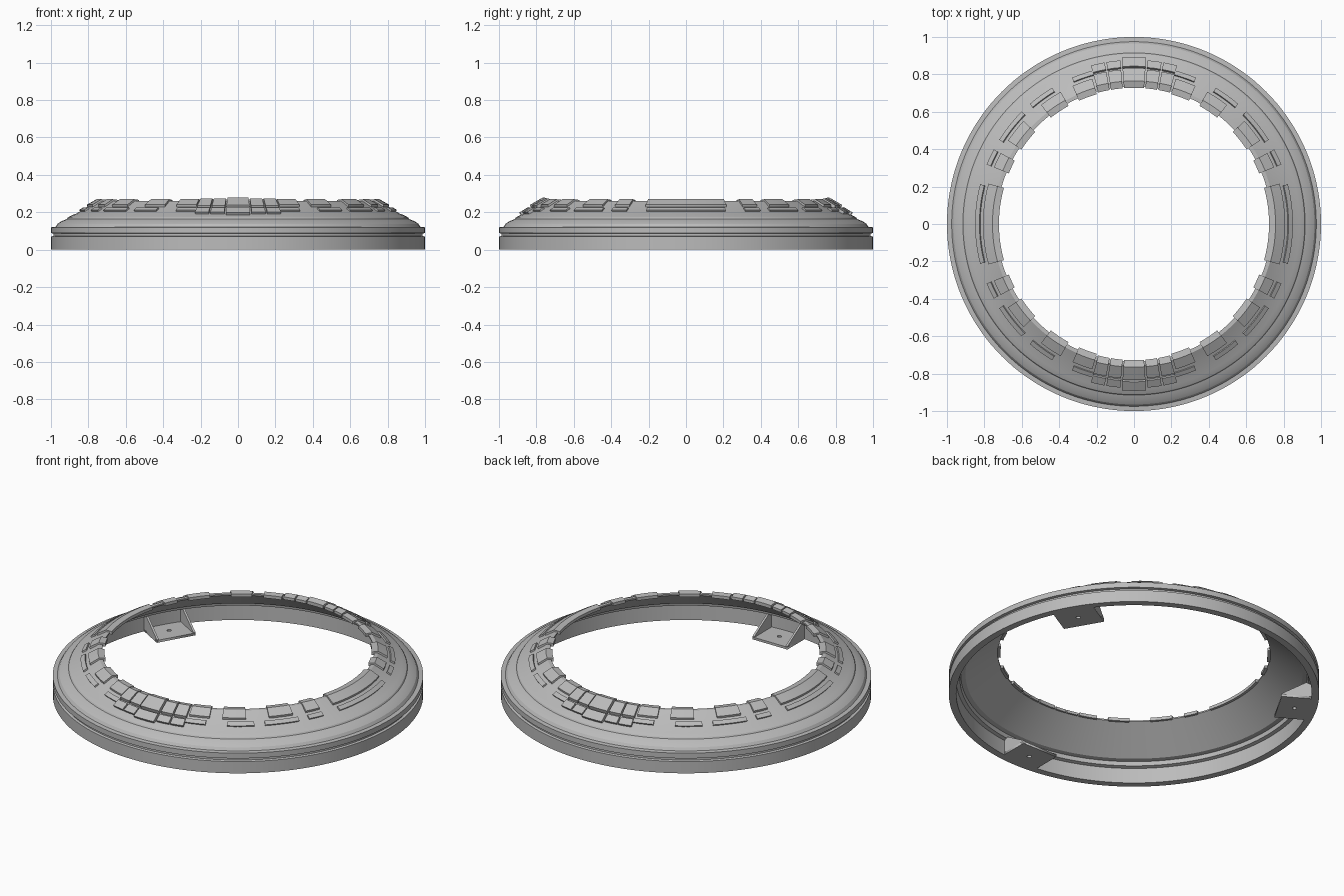
import bpy, bmesh, math
from math import cos, sin, radians, pi

if "Cube" in bpy.data.objects:
    bpy.data.objects.remove(bpy.data.objects["Cube"])

grey = bpy.data.materials.new("plain_grey")
grey.diffuse_color = (0.5, 0.5, 0.5, 1)
grey.use_nodes = True
grey.node_tree.nodes["Principled BSDF"].inputs["Base Color"].default_value = grey.diffuse_color


def add_object(name, bm):
    bmesh.ops.recalc_face_normals(bm, faces=bm.faces)
    me = bpy.data.meshes.new(name)
    bm.to_mesh(me)
    bm.free()
    me.materials.append(grey)
    ob = bpy.data.objects.new(name, me)
    bpy.context.collection.objects.link(ob)
    bpy.ops.object.select_all(action='DESELECT')
    ob.select_set(True)
    bpy.context.view_layer.objects.active = ob
    bpy.ops.object.shade_smooth_by_angle(angle=radians(15))
    return ob


def sweep(bm, profile, a0, a1, steps):
    """Sweep a closed (radius, z) profile round z between two angles in degrees."""
    full = abs(a1 - a0) >= 360
    rings = []
    for i in range(steps if full else steps + 1):
        a = radians(a0 + (a1 - a0) * i / steps)
        rings.append([bm.verts.new((r * cos(a), r * sin(a), z)) for r, z in profile])
    n = len(profile)
    pairs = list(zip(rings, rings[1:])) + ([(rings[-1], rings[0])] if full else [])
    for p, q in pairs:
        for j in range(n):
            k = (j + 1) % n
            bm.faces.new((p[j], p[k], q[k], q[j]))
    if not full:
        bm.faces.new(rings[0])
        bm.faces.new(rings[-1])


# Main ring: grooved rim, stepped shoulder, cone, hollow underside
ring = [(0.96, 0), (1, 0), (1, 0.07), (0.986, 0.073), (0.986, 0.086), (1, 0.089),
        (1, 0.12), (0.975, 0.122), (0.965, 0.138), (0.945, 0.152), (0.915, 0.164),
        (0.91, 0.172), (0.885, 0.186), (0.865, 0.193), (0.755, 0.260), (0.735, 0.260),
        (0.735, 0.252), (0.91, 0.122), (0.935, 0.118), (0.94, 0.095), (0.96, 0.09)]
bm = bmesh.new()
sweep(bm, ring, 0, 360, 144)
add_object("main_ring", bm)


def cone_point(r, h):
    """Point at radius r on the upper cone, lifted by h along its normal."""
    return (r + 0.52 * h, 0.260 - (r - 0.755) * 0.609 + 0.854 * h)


def plate(r0, r1, h):
    return [cone_point(r0, -0.008), cone_point(r0, h), cone_point(r1, h), cone_point(r1, -0.008)]


# Panel that wraps over the inner lip
lip_panel = [(0.722, 0.248), (0.722, 0.266), (0.757, 0.270), cone_point(0.802, 0.011),
             cone_point(0.808, -0.008), (0.745, 0.250)]


def mirrored(spans):
    """Repeat angle spans from one quadrant over all four."""
    for a, b in spans:
        for lo, hi in ((a, b), (180 - b, 180 - a), (180 + a, 180 + b), (360 - b, 360 - a)):
            yield lo, hi


def panels(name, profile, spans, extra=()):
    bm = bmesh.new()
    for a, b in list(mirrored(spans)) + list(extra):
        sweep(bm, profile, a, b, max(2, round((b - a) / 2.5)))
    add_object(name, bm)


sides = [(-15.5, 15.5), (164.5, 195.5)]
ends = [(85.8, 94.2), (265.8, 274.2)]

panels("lip_panels", lip_panel, [(22, 28), (33.5, 43), (52, 61), (66, 74)], sides)
panels("outer_strips", plate(0.822, 0.845, 0.009),
       [(22, 28), (32, 45), (49, 59), (67, 75)], [(-14.5, 14.5), (165.5, 194.5)])

# Raised block clusters at the front and back
small = [(74.8, 79.7), (80.3, 85.2)]
block = [(0.728, 0.25), (0.728, 0.266), (0.765, 0.274), cone_point(0.818, 0.018),
         cone_point(0.824, -0.008), (0.745, 0.25)]
panels("cluster_upper_blocks", block, small)
panels("cluster_lower_blocks", plate(0.832, 0.87, 0.015), small)
centre = [(0.728, 0.25), (0.728, 0.27), (0.765, 0.28), cone_point(0.822, 0.024),
          cone_point(0.828, -0.008), (0.745, 0.25)]
panels("cluster_centre_upper", centre, [], ends)
panels("cluster_centre_lower", plate(0.834, 0.882, 0.019), [], ends)


# Three mounting brackets inside the rim: drilled plate with two gussets
def bracket(index, angle):
    cu = bpy.data.curves.new("bracket_plate", 'CURVE')
    cu.dimensions = '2D'
    cu.fill_mode = 'BOTH'
    cu.extrude = 0.007
    outline = [(0.79, -0.115), (0.965, -0.115), (0.965, 0.115), (0.79, 0.115)]
    hole = [(0.88 + 0.012 * cos(i * pi / 8), 0.012 * sin(i * pi / 8)) for i in range(16)]
    for pts in (outline, hole):
        sp = cu.splines.new('POLY')
        sp.points.add(len(pts) - 1)
        for p, (x, y) in zip(sp.points, pts):
            p.co = (x, y, 0, 1)
        sp.use_cyclic_u = True
    cu.materials.append(grey)
    ob = bpy.data.objects.new(f"bracket_plate_{index}", cu)
    bpy.context.collection.objects.link(ob)
    ob.location.z = 0.007
    ob.rotation_euler.z = radians(angle)

    bm = bmesh.new()
    for y in (-0.115, 0.103):
        tri = [(0.79, 0.002), (0.955, 0.002), (0.955, 0.085), (0.925, 0.1), (0.79, 0.018)]
        a, b = [[bm.verts.new((x, y + d, z)) for x, z in tri] for d in (0, 0.012)]
        bm.faces.new(a)
        bm.faces.new(b)
        for j in range(len(tri)):
            k = (j + 1) % len(tri)
            bm.faces.new((a[j], a[k], b[k], b[j]))
    gussets = add_object(f"bracket_gussets_{index}", bm)
    gussets.rotation_euler.z = radians(angle)


for i, ang in enumerate((30, 150, 270)):
    bracket(i + 1, ang)
